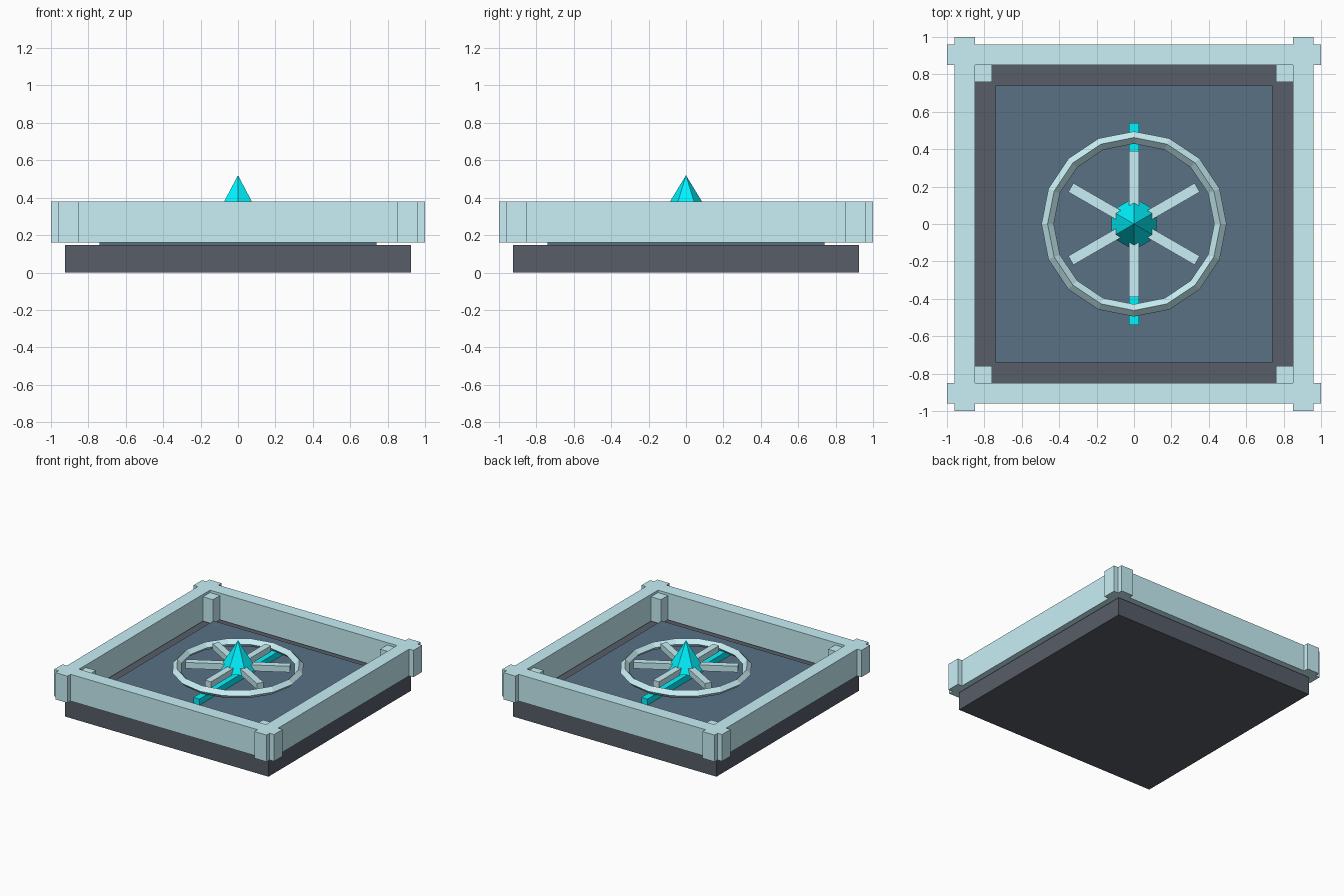
import bpy
from math import radians, cos, sin

if "Cube" in bpy.data.objects:
    bpy.data.objects.remove(bpy.data.objects["Cube"])


def material(name, rgb):
    m = bpy.data.materials.new(name)
    m.diffuse_color = (*rgb, 1)
    m.use_nodes = True
    m.node_tree.nodes["Principled BSDF"].inputs["Base Color"].default_value = m.diffuse_color
    return m


PALE = material("pale_blue", (0.58, 0.87, 0.92))
CYAN = material("cyan", (0.0, 0.90, 1.0))
DARK = material("dark_grey", (0.095, 0.11, 0.14))
SLATE = material("slate_blue", (0.10, 0.165, 0.235))


def finish(name, mat):
    ob = bpy.context.object
    ob.name = name
    ob.data.materials.append(mat)
    return ob


def box(name, mat, centre, size, turn=0):
    bpy.ops.mesh.primitive_cube_add(size=1, location=centre, rotation=(0, 0, turn))
    bpy.context.object.scale = size
    bpy.ops.object.transform_apply(location=False, rotation=False, scale=True)
    return finish(name, mat)


# Base slab and the raised floor plate
box("base", DARK, (0, 0, 0.074), (1.85, 1.85, 0.148))
box("floor_plate", SLATE, (0, 0, 0.172), (1.48, 1.48, 0.056))

# Frame rails crossing past each other at the corners
for s, side in ((-1, "front"), (1, "back")):
    box("rail_" + side, PALE, (0, s * 0.905, 0.27), (2, 0.11, 0.22))
for s, side in ((-1, "left"), (1, "right")):
    box("rail_" + side, PALE, (s * 0.905, 0, 0.27), (0.11, 2, 0.22))

# Slightly lower posts inside the frame corners
for sx in (-1, 1):
    for sy in (-1, 1):
        box("corner_post", PALE, (sx * 0.81, sy * 0.81, 0.26), (0.10, 0.10, 0.20))

# Low-poly ring with a diamond cross-section
bpy.ops.mesh.primitive_torus_add(major_segments=16, minor_segments=4,
                                 major_radius=0.462, minor_radius=0.033,
                                 location=(0, 0, 0.29))
finish("wheel_ring", PALE)

# Six spokes
for i in range(6):
    a = radians(30 + 60 * i)
    box("spoke", PALE, (0.225 * cos(a), 0.225 * sin(a), 0.31), (0.33, 0.055, 0.05), a)

# Long bar under the wheel
box("cross_bar", CYAN, (0, 0, 0.225), (0.055, 1.08, 0.05))

# Pointed six-sided cap, its corners running into the spokes
bpy.ops.mesh.primitive_cone_add(vertices=6, radius1=0.14, radius2=0, depth=0.23, location=(0, 0, 0.405))
finish("hub_point", CYAN)
